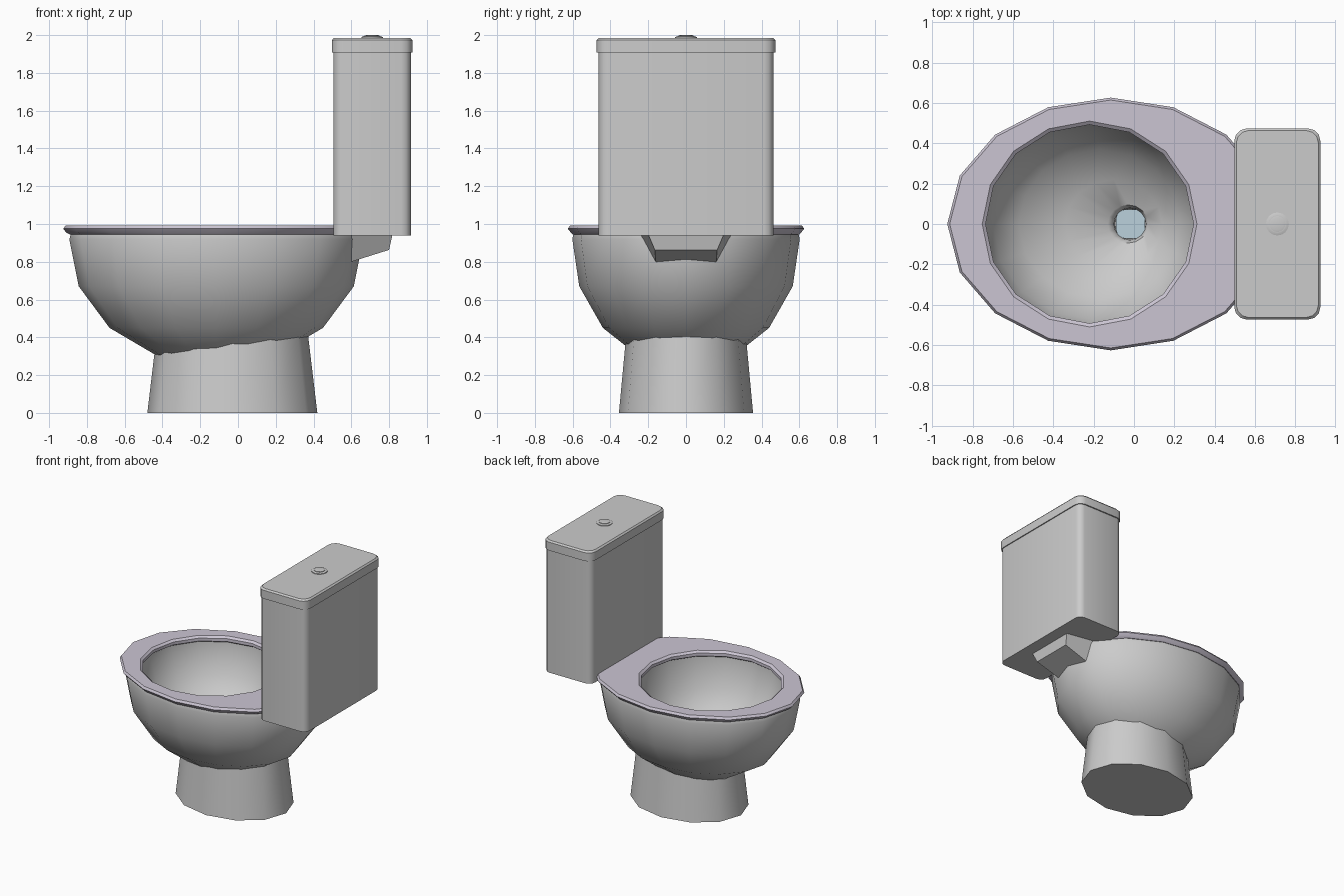
import bpy, bmesh
from math import sin, cos, pi, radians

if "Cube" in bpy.data.objects:
    bpy.data.objects.remove(bpy.data.objects["Cube"])


def finish(name, bm, angle=40, color=None):
    bmesh.ops.recalc_face_normals(bm, faces=bm.faces)
    me = bpy.data.meshes.new(name)
    bm.to_mesh(me)
    bm.free()
    ob = bpy.data.objects.new(name, me)
    bpy.context.collection.objects.link(ob)
    bpy.ops.object.select_all(action='DESELECT')
    ob.select_set(True)
    bpy.context.view_layer.objects.active = ob
    bpy.ops.object.shade_smooth_by_angle(angle=radians(angle))
    if color:
        mat = bpy.data.materials.new(name)
        mat.diffuse_color = (*color, 1)
        mat.use_nodes = True
        mat.node_tree.nodes["Principled BSDF"].inputs["Base Color"].default_value = mat.diffuse_color
        me.materials.append(mat)
    return ob


def ellipse(cx, rx, ry, z, n=16):
    return [(cx + rx * cos(2 * pi * i / n), ry * sin(2 * pi * i / n), z) for i in range(n)]


def rounded_rect(cx, hx, hy, r, z, seg=3):
    pts = []
    for k, (sx, sy) in enumerate([(1, 1), (-1, 1), (-1, -1), (1, -1)]):
        for i in range(seg + 1):
            a = (k + i / seg) * pi / 2
            pts.append((cx + sx * (hx - r) + r * cos(a), sy * (hy - r) + r * sin(a), z))
    return pts


def loft(name, rings, start=True, end=True, closed=False, **kw):
    bm = bmesh.new()
    vs = [[bm.verts.new(p) for p in ring] for ring in rings]
    n = len(vs[0])
    pairs = list(zip(vs, vs[1:])) + ([(vs[-1], vs[0])] if closed else [])
    for a, b in pairs:
        for i in range(n):
            j = (i + 1) % n
            bm.faces.new((a[i], a[j], b[j], b[i]))
    if start and not closed:
        bm.faces.new(vs[0][::-1])
    if end and not closed:
        bm.faces.new(vs[-1])
    return finish(name, bm, **kw)


# Pedestal, open at the top where the bowl sits in it
loft("pedestal", [ellipse(-0.03, 0.45, 0.355, 0, 12),
                  ellipse(-0.03, 0.40, 0.316, 0.42, 12)], end=False)

# Bowl: outer shell, rim, inner basin and drain in one surface
loft("bowl", [ellipse(*r) for r in [
    (-0.115, 0.12, 0.10, 0.25), (-0.115, 0.31, 0.25, 0.30),
    (-0.115, 0.565, 0.44, 0.45), (-0.115, 0.728, 0.565, 0.67),
    (-0.115, 0.778, 0.602, 0.92), (-0.115, 0.770, 0.596, 0.945),
    (-0.21, 0.55, 0.53, 0.945), (-0.21, 0.545, 0.525, 0.88),
    (-0.20, 0.50, 0.475, 0.70), (-0.17, 0.40, 0.37, 0.56),
    (-0.10, 0.24, 0.22, 0.465), (-0.03, 0.10, 0.095, 0.42),
    (-0.02, 0.08, 0.08, 0.39), (-0.02, 0.075, 0.075, 0.33)]])

# Water in the drain
loft("water", [rounded_rect(-0.017, 0.072, 0.072, 0.045, z) for z in (0.36, 0.385)],
     color=(0.50, 0.64, 0.72))

# Seat ring
loft("seat", [ellipse(*r) for r in [
    (-0.115, 0.775, 0.60, 0.945), (-0.115, 0.795, 0.61, 0.955),
    (-0.115, 0.81, 0.626, 0.975), (-0.115, 0.798, 0.614, 0.992),
    (-0.22, 0.532, 0.51, 0.992), (-0.22, 0.515, 0.492, 0.978),
    (-0.22, 0.515, 0.492, 0.955), (-0.22, 0.53, 0.505, 0.945)]],
     closed=True, angle=30, color=(0.60, 0.56, 0.65))

# Support bracket between bowl and tank
loft("tank_bracket", [
    [(0.60, -0.24, 0.945), (0.60, 0.24, 0.945), (0.60, 0.16, 0.80), (0.60, -0.16, 0.80)],
    [(0.818, -0.20, 0.945), (0.818, 0.20, 0.945), (0.80, 0.165, 0.863), (0.80, -0.165, 0.863)]],
    angle=20)

# Tank and overhanging lid
loft("tank", [rounded_rect(0.71, 0.205, 0.463, 0.05, z) for z in (0.94, 1.92)], angle=35)
loft("tank_lid", [rounded_rect(0.71, hx, hy, 0.06, z) for hx, hy, z in [
    (0.213, 0.473, 1.907), (0.213, 0.473, 1.973), (0.203, 0.463, 1.985)]], angle=35)

# Flush button
loft("flush_button", [ellipse(0.71, r, r, z) for r, z in [
    (0.057, 1.98), (0.057, 1.99), (0.045, 1.994), (0.040, 1.994), (0.040, 1.998), (0.030, 2.0)]],
     angle=30)
